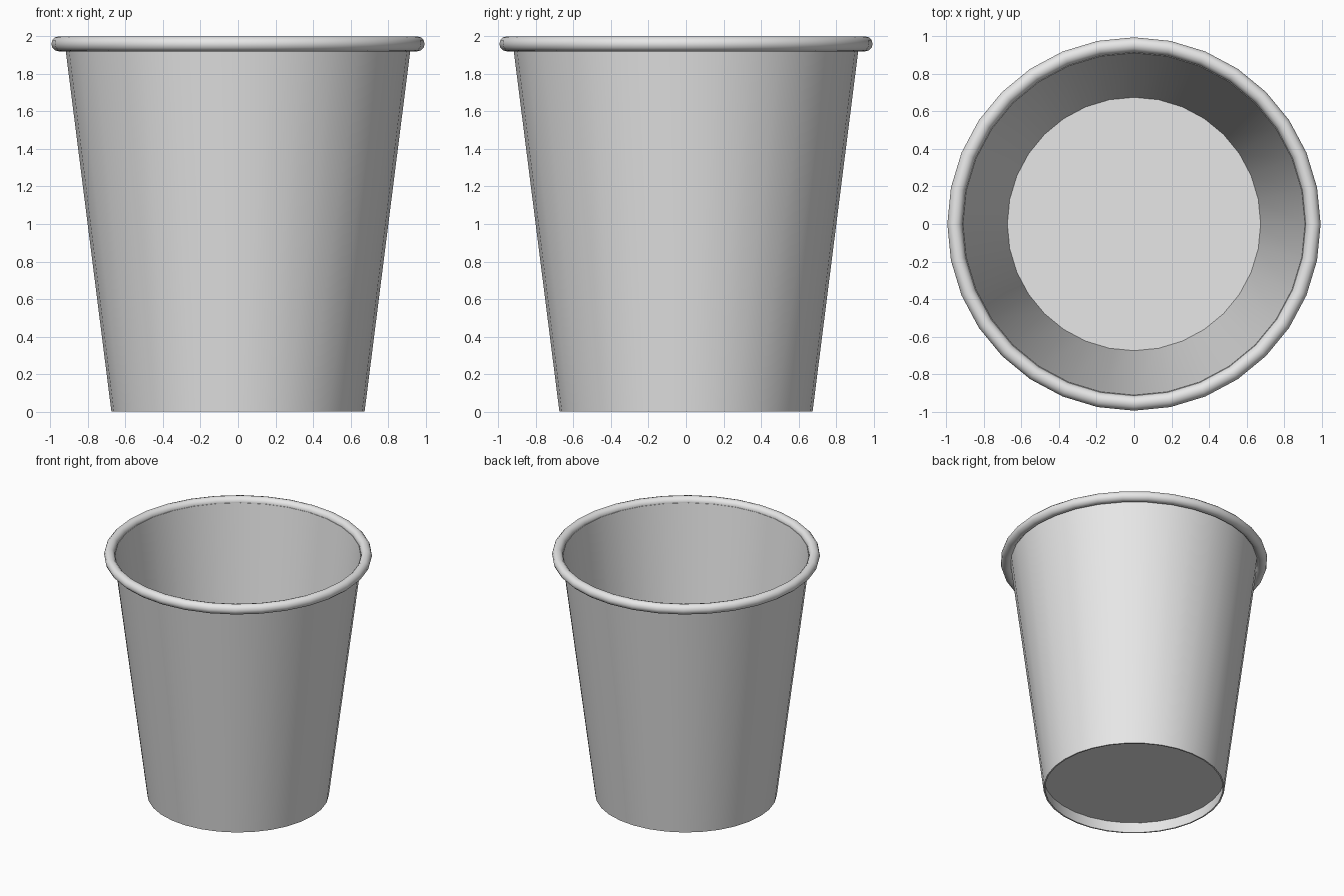
import bpy
import bmesh
import math

SIDES = 32

cube = bpy.data.objects.get("Cube")
if cube:
    bpy.data.objects.remove(cube, do_unlink=True)

grey = bpy.data.materials.new("light_grey_paper")
grey.use_nodes = True
grey.diffuse_color = (0.8, 0.8, 0.8, 1)
grey.node_tree.nodes["Principled BSDF"].inputs["Base Color"].default_value = (0.8, 0.8, 0.8, 1)


def lathe(name, profile, closed=True):
    """Revolve (radius, height) points around z."""
    bm = bmesh.new()
    rings = []
    for i in range(SIDES):
        a = 2 * math.pi * i / SIDES
        rings.append([bm.verts.new((r * math.cos(a), r * math.sin(a), z)) for r, z in profile])
    count = len(profile)
    for i in range(SIDES):
        here, there = rings[i], rings[(i + 1) % SIDES]
        for j in range(count if closed else count - 1):
            k = (j + 1) % count
            bm.faces.new((here[j], there[j], there[k], here[k]))
    return finish(name, bm)


def finish(name, bm):
    bmesh.ops.recalc_face_normals(bm, faces=bm.faces)
    mesh = bpy.data.meshes.new(name)
    bm.to_mesh(mesh)
    bm.free()
    mesh.materials.append(grey)
    obj = bpy.data.objects.new(name, mesh)
    bpy.context.collection.objects.link(obj)
    bpy.ops.object.select_all(action="DESELECT")
    obj.select_set(True)
    bpy.context.view_layer.objects.active = obj
    bpy.ops.object.shade_smooth_by_angle(angle=math.radians(40))
    return obj


# Thin tapered wall, with a small skirt below the floor
lathe("cup_wall", [(0.675, 0), (0.923, 1.96), (0.912, 1.96), (0.664, 0)])

# Rolled rim
steps = 12
lathe("rolled_rim", [(0.955 + 0.04 * math.cos(2 * math.pi * i / steps),
                      1.96 + 0.04 * math.sin(2 * math.pi * i / steps)) for i in range(steps)])

# Raised floor
bm = bmesh.new()
bmesh.ops.create_circle(bm, cap_ends=True, segments=SIDES, radius=0.677)
bmesh.ops.translate(bm, verts=bm.verts, vec=(0, 0, 0.09))
floor = finish("cup_floor", bm)
